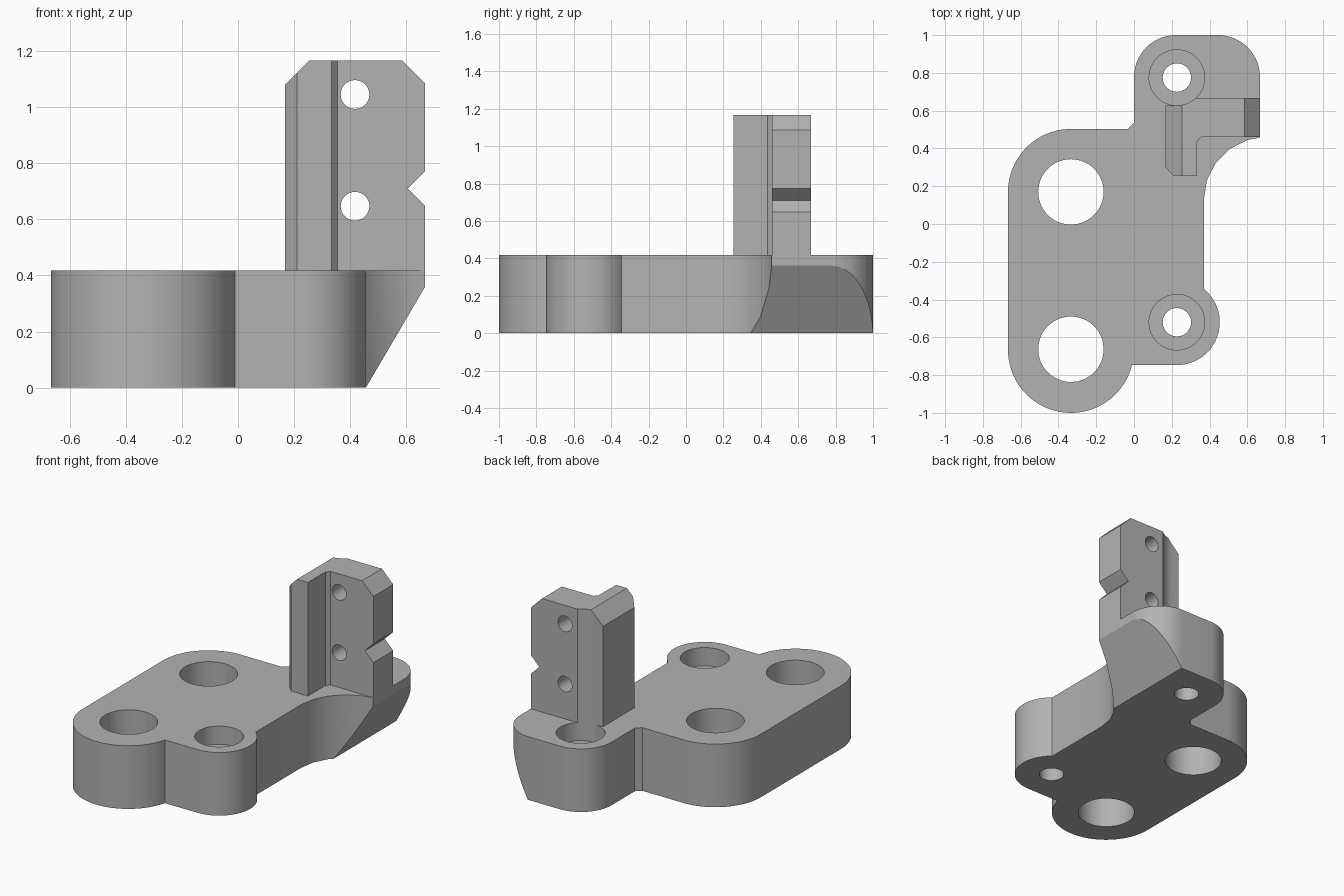
import bpy, bmesh
from math import cos, sin, radians
from mathutils import Vector

cube = bpy.data.objects.get("Cube")
if cube:
    bpy.data.objects.remove(cube, do_unlink=True)

grey = bpy.data.materials.new("plain grey")
grey.use_nodes = True
grey.diffuse_color = (0.45, 0.45, 0.45, 1)
grey.node_tree.nodes["Principled BSDF"].inputs["Base Color"].default_value = (0.45, 0.45, 0.45, 1)

TOP, HEIGHT, SIDE = 0.417, 1.167, 0.667


def arc(cx, cy, r, a0, a1, n=20):
    angles = [radians(a0 + (a1 - a0) * i / n) for i in range(n + 1)]
    return [(cx + r * cos(a), cy + r * sin(a)) for a in angles]


def prism(name, outline, lo, hi, axis="Z"):
    """Extrude an outline in XY along z, or an outline in XZ along y."""
    place = (lambda p, d: (p[0], p[1], d)) if axis == "Z" else (lambda p, d: (p[0], d, p[1]))
    push = (0, 0, hi - lo) if axis == "Z" else (0, hi - lo, 0)
    bm = bmesh.new()
    face = bm.faces.new([bm.verts.new(place(p, lo)) for p in outline])
    grown = bmesh.ops.extrude_face_region(bm, geom=[face], use_keep_orig=True)
    moved = [v for v in grown["geom"] if isinstance(v, bmesh.types.BMVert)]
    bmesh.ops.translate(bm, verts=moved, vec=Vector(push))
    bmesh.ops.recalc_face_normals(bm, faces=bm.faces)
    mesh = bpy.data.meshes.new(name)
    bm.to_mesh(mesh)
    bm.free()
    mesh.materials.append(grey)
    obj = bpy.data.objects.new(name, mesh)
    bpy.context.collection.objects.link(obj)
    return obj


def hole(x, y, r, lo, hi, axis="Z"):
    return prism("hole_cutter", arc(x, y, r, 0, 360, 64)[:-1], lo, hi, axis)


def activate(obj):
    bpy.ops.object.select_all(action="DESELECT")
    obj.select_set(True)
    bpy.context.view_layer.objects.active = obj


def cut(obj, cutters):
    activate(obj)
    for cutter in cutters:
        cutter.hide_render = True
        mod = obj.modifiers.new("cut", "BOOLEAN")
        mod.operation, mod.solver, mod.object = "DIFFERENCE", "EXACT", cutter
        bpy.ops.object.modifier_apply(modifier=mod.name)
        bpy.data.objects.remove(cutter, do_unlink=True)
    bpy.ops.object.shade_smooth_by_angle(angle=radians(30))


# Base plate: rounded lobes joined by straight sides and a concave sweep
outline = arc(-0.334, 0.17, 0.333, 90, 180)
outline += arc(-0.334, -0.667, 0.333, 180, 346, 36)
outline += arc(0.227, -0.52, 0.227, -90, 51, 30)
outline += arc(0.7, 0.13, 0.33, 180, 108, 4) + [(SIDE, 0.458)]
outline += arc(0.445, 0.778, 0.222, 0, 90)
outline += arc(0.222, 0.778, 0.222, 90, 180)
outline += [(0, 0.535), (-0.033, 0.503)]
base = prism("base_plate", outline, 0, TOP)

# Large through holes, counterbored screw holes and sloped underside
cutters = [hole(-0.334, y, 0.173, -0.1, 0.6) for y in (0.17, -0.663)]
for y in (0.775, -0.52):
    cutters.append(hole(0.227, y, 0.147, TOP - 0.12, 0.6))
    cutters.append(hole(0.227, y, 0.075, -0.1, 0.4))
slope = [(0.397, -0.1), (0.784, 0.56), (0.9, 0.56), (0.9, -0.1)]
cutters.append(prism("slope_cutter", slope, 0.2, 1.2, "Y"))
cut(base, cutters)

# Upright bracket: L-shaped section, relieved around the screw hole
section = [(0.167, 0.3), (0.21, 0.254), (0.333, 0.254), (0.333, 0.435), (0.355, 0.46),
           (SIDE, 0.46), (SIDE, 0.667)]
section += arc(0.227, 0.775, 0.147, -47, -90, 8) + [(0.167, 0.628)]
bracket = prism("upright_bracket", section, TOP, HEIGHT)

# Bevelled top corners, edge notch and cross holes
corners = [
    [(0.157, 1.07), (0.274, 1.187), (0.157, 1.187)],
    [(0.677, 1.075), (0.565, 1.187), (0.677, 1.187)],
    [(0.605, 0.71), (0.685, 0.63), (0.685, 0.79)],
]
cutters = [prism("corner_cutter", c, 0.1, 0.9, "Y") for c in corners]
cutters += [hole(0.417, z, 0.051, 0.3, 0.9, "Y") for z in (0.647, 1.045)]
cut(bracket, cutters)
